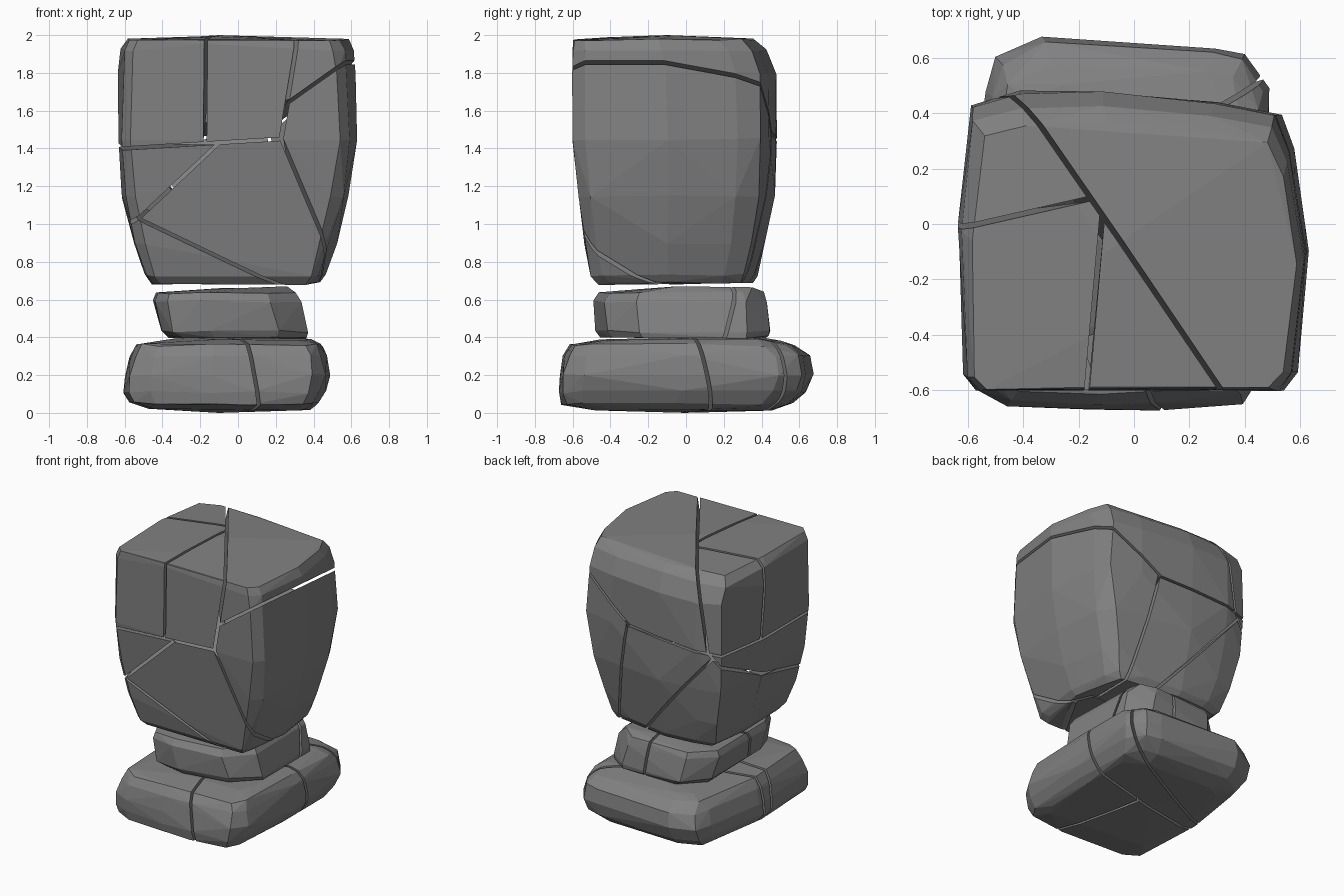
import bpy, bmesh, random
from math import radians
from mathutils import Vector

if "Cube" in bpy.data.objects:
    bpy.data.objects.remove(bpy.data.objects["Cube"])

random.seed(4)
GAP = 0.009
stone_grey = bpy.data.materials.new("dark_stone")
stone_grey.diffuse_color = (0.22, 0.22, 0.22, 1)
stone_grey.use_nodes = True
stone_grey.node_tree.nodes["Principled BSDF"].inputs["Base Color"].default_value = stone_grey.diffuse_color


def plane(a, b, c, toward):
    """Plane through three points, its normal facing roughly 'toward'."""
    a, b, c = Vector(a), Vector(b), Vector(c)
    n = (b - a).cross(c - a).normalized()
    return a, n if n.dot(Vector(toward)) > 0 else -n


def hull_of(bm):
    """Replace a bmesh by the clean convex hull of its vertices."""
    out = bmesh.new()
    for v in bm.verts:
        out.verts.new(v.co)
    bm.free()
    bmesh.ops.remove_doubles(out, verts=out.verts, dist=0.004)
    r = bmesh.ops.convex_hull(out, input=out.verts)
    junk = {g for k in ("geom_interior", "geom_unused") for g in r[k]
            if isinstance(g, bmesh.types.BMVert)}
    bmesh.ops.delete(out, geom=list(junk), context='VERTS')
    bmesh.ops.dissolve_limit(out, angle_limit=radians(3), verts=out.verts, edges=out.edges)
    bmesh.ops.recalc_face_normals(out, faces=out.faces)
    return out


def boulder(outline, levels, peaks=(), jitter=0.008):
    """Chiselled stone: one plan outline fitted to the bounds at each height."""
    xs, ys = [p[0] for p in outline], [p[1] for p in outline]
    bm = bmesh.new()
    for z, x0, x1, y0, y1 in levels:
        for x, y in outline:
            u = (x - min(xs)) / (max(xs) - min(xs))
            v = (y - min(ys)) / (max(ys) - min(ys))
            j = lambda: random.uniform(-jitter, jitter)
            bm.verts.new((x0 + u * (x1 - x0) + j(), y0 + v * (y1 - y0) + j(), max(0, z + j())))
    for p in peaks:
        bm.verts.new(p)
    return hull_of(bm)


def break_up(stone, planes, cells):
    """Cut the stone into chunks; each cell lists the sides of planes it keeps."""
    for name, sides in cells.items():
        bm = stone.copy()
        for key in sides.split():
            co, n = planes[key[0]]
            s = 1 if key[1] == '+' else -1
            gap = 0 if key[0] == 'S' else GAP      # S is a closed seam
            bmesh.ops.bisect_plane(bm, geom=bm.verts[:] + bm.edges[:] + bm.faces[:],
                                   plane_co=co + n * s * gap, plane_no=n * s, clear_inner=True)
        if len(bm.verts) < 4:
            bm.free()
            continue
        bm = hull_of(bm)
        me = bpy.data.meshes.new(name)
        bm.to_mesh(me)
        bm.free()
        me.materials.append(stone_grey)
        bpy.context.collection.objects.link(bpy.data.objects.new(name, me))
    stone.free()


X, Y, Z = (1, 0, 0), (0, 1, 0), (0, 0, 1)

# Large top block
head = boulder(
    [(-.62, -.55), (-.57, -.6), (0, -.6), (.54, -.6), (.6, -.53), (.64, -.1), (.59, .27),
     (.53, .4), (.3, .44), (-.1, .49), (-.42, .48), (-.59, .43), (-.64, 0)],
    [(1.975, -.59, .58, -.59, .37), (1.92, -.625, .605, -.6, .43), (1.8, -.63, .615, -.6, .485),
     (1.45, -.635, .635, -.6, .485), (1.15, -.615, .59, -.575, .465), (.9, -.555, .52, -.54, .425),
     (.73, -.5, .46, -.505, .38), (.685, -.46, .43, -.46, .35)],
    peaks=[(-.1, -.1, 2), (.1, .1, 1.995), (-.15, -.4, 1.99)])
break_up(head, {
    'A': plane((-.42, .48, 2), (.32, -.6, 2), (.23, -.6, 1.46), X),
    'B': plane((-.64, -.02, 2), (-.12, .1, 2), (-.64, .03, 1.4), Y),
    'C': plane((-.11, .08, 2), (-.17, -.6, 2), (-.175, -.6, 1.4), X),
    'H': plane((-.6, -.6, 1.4), (.22, -.6, 1.45), (-.3, .48, 1.45), Z),
    'P': plane((.26, -.6, 1.64), (.6, -.6, 1.88), (.15, .47, 1.48), Z),
    'F': plane((.23, -.6, 1.45), (.47, -.55, .9), (.44, -.22, .69), X),
    'K': plane((.16, .47, 1.48), (.32, .37, .7), (.16, 0, 1.48), X),
    'D': plane((-.1, -.6, 1.43), (-.53, -.57, 1.02), (-.6, .35, 1.3), Z),
    'G': plane((-.52, -.57, 1.02), (.2, -.5, .68), (-.45, .45, 1.28), Z),
    'J': plane((-.47, .45, 1.34), (.1, .37, .68), (-.47, 0, 1.3), Z),
    'S': plane((0, 0, 0), X, Z, Y),
}, {
    'block_top_back_left': 'H+ A- B+',
    'block_top_front_left': 'H+ A- B- C-',
    'block_top_front_middle': 'H+ A- B- C+',
    'block_cap': 'H+ A+ P+',
    'block_right_front': 'P- F+ A+ S-',
    'block_right_back': 'P- K+ S+',
    'block_left_wedge': 'H- D+ F-',
    'block_centre_front': 'H- D- G+ F- S-',
    'block_centre_back': 'H- D- J+ K- S+',
    'block_bottom_front': 'D- G- F- S-',
    'block_bottom_back': 'D- J- S+',
})

# Narrow middle stone
neck = boulder(
    [(-.4, -.3), (-.33, -.45), (-.15, -.48), (.22, -.42), (.38, -.25), (.37, .33),
     (.22, .45), (-.25, .44), (-.4, .28)],
    [(.4, -.36, .36, -.45, .43), (.43, -.41, .375, -.475, .45), (.59, -.445, .33, -.485, .43),
     (.635, -.43, .3, -.47, .41)],
    peaks=[(-.15, -.25, .655), (.26, -.05, .67), (.24, .35, .665), (-.1, .3, .66)])
break_up(neck, {
    'Q': plane((.33, .28, .65), (-.42, -.08, .65), (.35, .2, .4), Y),
    'R': plane((0, .45, .65), (.03, 0, .65), (.03, .45, .4), X),
}, {
    'middle_front': 'Q-', 'middle_back_right': 'Q+ R+', 'middle_back_left': 'Q+ R-',
})

# Wide foot slab
base = boulder(
    [(-.57, -.6), (-.46, -.66), (-.14, -.68), (.1, -.67), (.4, -.65), (.46, -.55), (.49, 0),
     (.49, .5), (.4, .62), (.3, .645), (-.1, .66), (-.33, .68), (-.5, .6), (-.53, .48), (-.6, 0)],
    [(.02, -.47, .38, -.5, .45), (.05, -.57, .42, -.665, .56), (.11, -.6, .465, -.675, .64),
     (.2, -.6, .49, -.675, .675), (.3, -.57, .47, -.65, .65), (.36, -.54, .44, -.62, .58),
     (.385, -.46, .38, -.45, .5)],
    peaks=[(-.1, 0, 0), (-.1, .4, .4), (-.3, 0, .4)])
break_up(base, {
    'M': plane((.49, .08, .36), (-.58, -.16, .3), (.49, .15, .04), Y),
    'N': plane((.06, -.66, .37), (.11, -.66, .05), (-.05, 0, .3), X),
    'O': plane((.48, .52, .36), (-.55, -.04, .36), (.48, .55, .1), Y),
}, {
    'foot_front_left': 'M- N-', 'foot_front_right': 'M- N+',
    'foot_wedge': 'M+ O-', 'foot_back': 'O+ M+',
})
